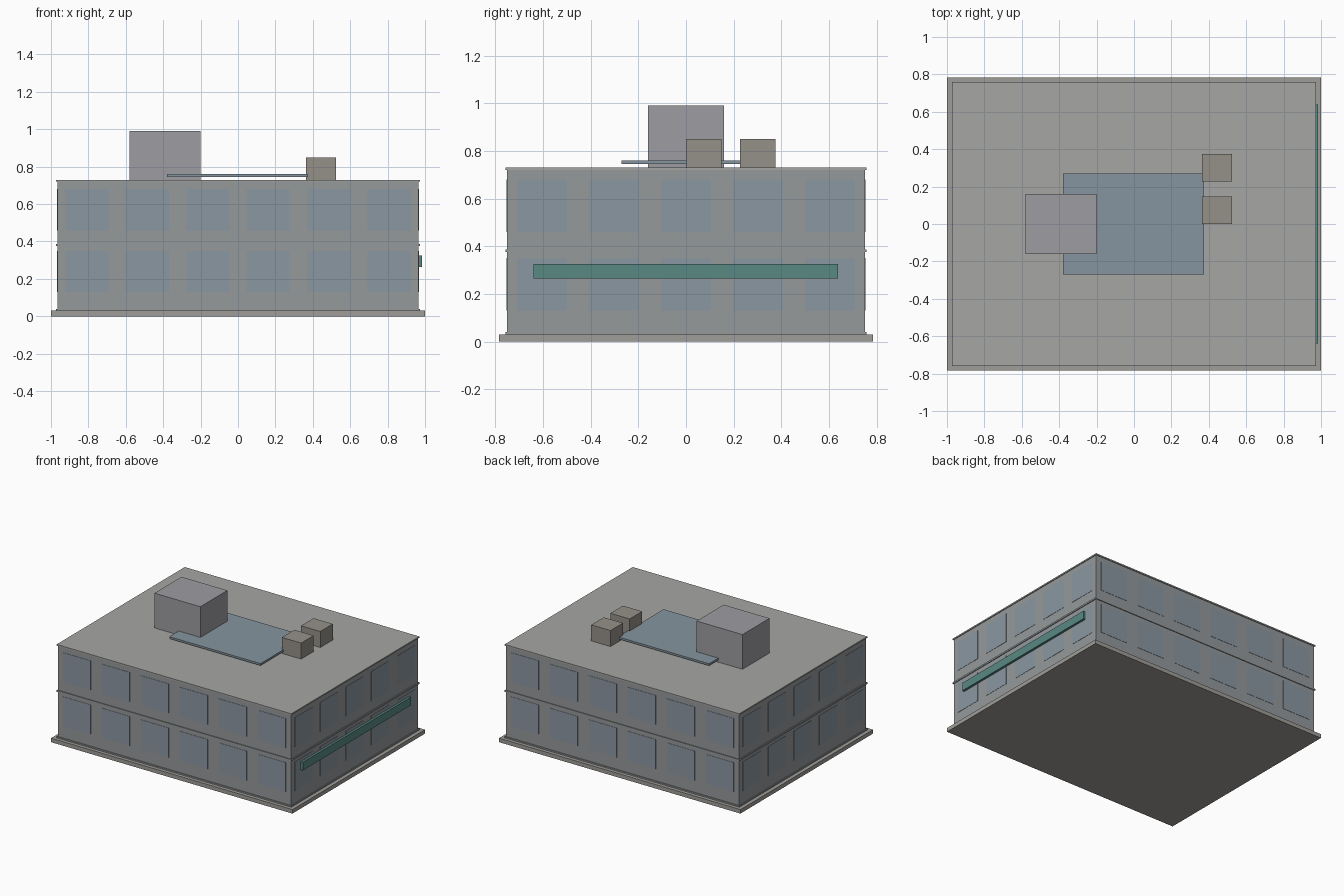
import bpy, bmesh
from mathutils import Matrix, Vector

if "Cube" in bpy.data.objects:
    bpy.data.objects.remove(bpy.data.objects["Cube"])


def material(name, r, g, b):
    m = bpy.data.materials.new(name)
    m.diffuse_color = (r, g, b, 1)
    m.use_nodes = True
    m.node_tree.nodes["Principled BSDF"].inputs["Base Color"].default_value = m.diffuse_color
    return m


WALL = material("wall", 0.30, 0.32, 0.33)
TRIM = material("trim", 0.35, 0.34, 0.32)
ROOF = material("roof", 0.38, 0.38, 0.37)
GLASS = material("glass", 0.26, 0.31, 0.36)
TEAL = material("teal", 0.10, 0.25, 0.23)
PLANT = material("plant", 0.34, 0.34, 0.36)
VENT = material("vent", 0.30, 0.28, 0.25)
SKY = material("skylight", 0.24, 0.30, 0.35)


def add_box(bm, lo, hi):
    lo, hi = Vector(lo), Vector(hi)
    mat = Matrix.Translation((lo + hi) / 2) @ Matrix.Diagonal((*(hi - lo), 1))
    bmesh.ops.create_cube(bm, size=1, matrix=mat)


def boxes(name, mat, *bounds):
    """One object made of axis-aligned boxes given as (low, high) corners."""
    bm = bmesh.new()
    for lo, hi in bounds:
        add_box(bm, lo, hi)
    me = bpy.data.meshes.new(name)
    bm.to_mesh(me)
    bm.free()
    me.materials.append(mat)
    ob = bpy.data.objects.new(name, me)
    bpy.context.collection.objects.link(ob)
    return ob


def slab(name, mat, x, y, z0, z1):
    return boxes(name, mat, ((-x, -y, z0), (x, y, z1)))


# Plinth, walls, floor ledges and roof
X, Y = 0.966, 0.752
slab("plinth", TRIM, 1.0, 0.784, 0, 0.03)
slab("walls", WALL, X, Y, 0.03, 0.72)
slab("base_ledge", WALL, X + 0.006, Y + 0.006, 0.03, 0.04)
slab("floor_ledge", WALL, X + 0.006, Y + 0.006, 0.375, 0.387)
slab("roof", ROOF, X + 0.006, Y + 0.006, 0.72, 0.73)

# Windows on two storeys, all four sides
T = 0.002
for floor, z in (("lower", 0.13), ("upper", 0.46)):
    top = z + 0.22
    for side, s in (("front", -1), ("back", 1)):
        ya, yb = sorted((s * (Y - T), s * (Y + T)))
        cs = [(i - 2.5) * 0.323 for i in range(6)]
        boxes(f"{floor}_{side}_windows", GLASS,
              *[((c - 0.115, ya, z), (c + 0.115, yb, top)) for c in cs])
    for side, s in (("left", -1), ("right", 1)):
        xa, xb = sorted((s * (X - T), s * (X + T)))
        cs = [(i - 2) * 0.302 for i in range(5)]
        boxes(f"{floor}_{side}_windows", GLASS,
              *[((xa, c - 0.105, z), (xb, c + 0.105, top)) for c in cs])

# Sign band on the right side
boxes("side_band", TEAL, ((0.968, -0.64, 0.264), (0.985, 0.638, 0.325)))

# Rooftop equipment
boxes("stair_house", PLANT, ((-0.58, -0.16, 0.73), (-0.20, 0.16, 0.99)))
boxes("skylight_panel", SKY, ((-0.38, -0.27, 0.745), (0.375, 0.27, 0.76)))
for i, y in enumerate((0.0, 0.227)):
    boxes(f"vent_unit_{i + 1}", VENT, ((0.363, y, 0.73), (0.523, y + 0.148, 0.85)))
